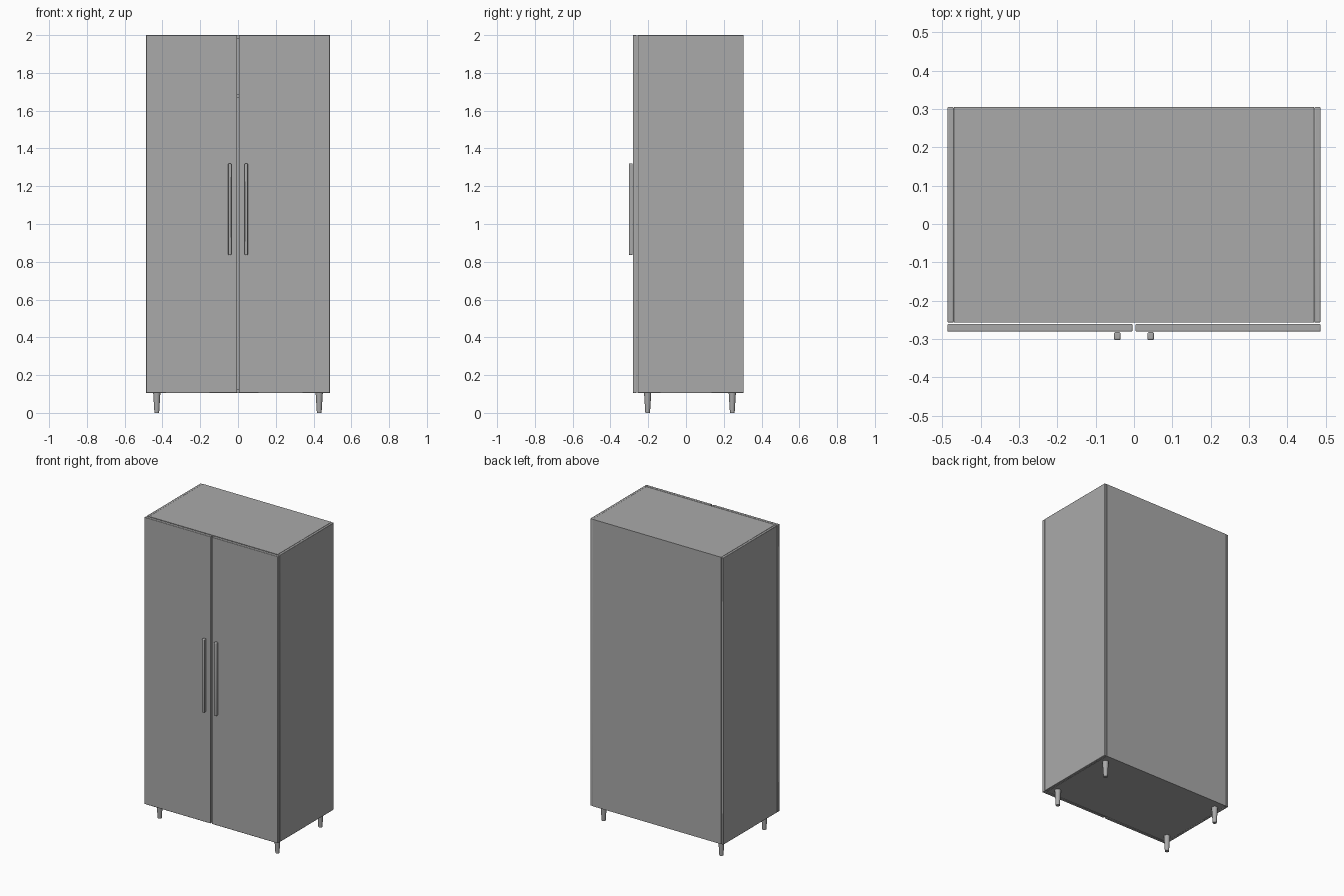
import bpy
import bmesh
from mathutils import Matrix

cube = bpy.data.objects.get("Cube")
if cube:
    bpy.data.objects.remove(cube, do_unlink=True)

GREY = (0.4, 0.4, 0.4, 1)
grey = bpy.data.materials.new("plain grey")
grey.use_nodes = True
grey.diffuse_color = GREY
grey.node_tree.nodes["Principled BSDF"].inputs["Base Color"].default_value = GREY


def add_object(name, bm):
    mesh = bpy.data.meshes.new(name)
    bm.to_mesh(mesh)
    bm.free()
    mesh.materials.append(grey)
    obj = bpy.data.objects.new(name, mesh)
    bpy.context.collection.objects.link(obj)
    return obj


def panel(name, x, y, z, bevel=0.0):
    """Box spanning the (low, high) ranges, with optional rounded edges."""
    bm = bmesh.new()
    bmesh.ops.create_cube(bm, size=1)
    spans = (x, y, z)
    for v in bm.verts:
        v.co = [lo + (hi - lo) * (c + 0.5) for (lo, hi), c in zip(spans, v.co)]
    obj = add_object(name, bm)
    if bevel:
        mod = obj.modifiers.new("rounded edges", 'BEVEL')
        mod.width = bevel
        mod.segments = 2
        smooth(obj)
    return obj


def smooth(obj):
    bpy.ops.object.select_all(action='DESELECT')
    obj.select_set(True)
    bpy.context.view_layer.objects.active = obj
    bpy.ops.object.shade_smooth_by_angle()


def rod(name, r_low, r_high, z_low, z_high, x, y):
    bm = bmesh.new()
    bmesh.ops.create_cone(bm, cap_ends=True, segments=24, radius1=r_low,
                          radius2=r_high, depth=z_high - z_low,
                          matrix=Matrix.Translation((x, y, (z_low + z_high) / 2)))
    obj = add_object(name, bm)
    smooth(obj)
    return obj


BASE, TOP = 0.105, 2.0
FRONT, BACK = -0.257, 0.305
INNER, OUTER = 0.47, 0.487
THICK = 0.018
span = (-INNER, INNER)

# Carcass
panel("top_panel", span, (FRONT, BACK), (TOP - THICK, TOP))
panel("bottom_panel", span, (FRONT, BACK), (BASE, BASE + THICK))
panel("back_panel", span, (BACK - THICK, BACK), (BASE + THICK, TOP - THICK))
panel("shelf", span, (FRONT + 0.01, BACK - THICK), (1.67, 1.67 + THICK))

for side, s in (("left", 1), ("right", -1)):
    def across(a, b):
        return tuple(sorted((s * a, s * b)))

    # Side panels, doors and bar handles
    panel(side + "_side_panel", across(INNER, OUTER), (FRONT, BACK), (BASE, TOP), 0.003)
    panel(side + "_door", across(0.004, OUTER), (-0.281, -0.261), (BASE, TOP), 0.003)
    panel(side + "_handle", across(0.035, 0.052), (-0.303, -0.282), (0.835, 1.32), 0.004)

    # Tapered feet
    for end, y in (("front", -0.203), ("back", 0.245)):
        rod(f"{end}_{side}_leg", 0.0125, 0.019, 0, BASE, s * 0.43, y)
